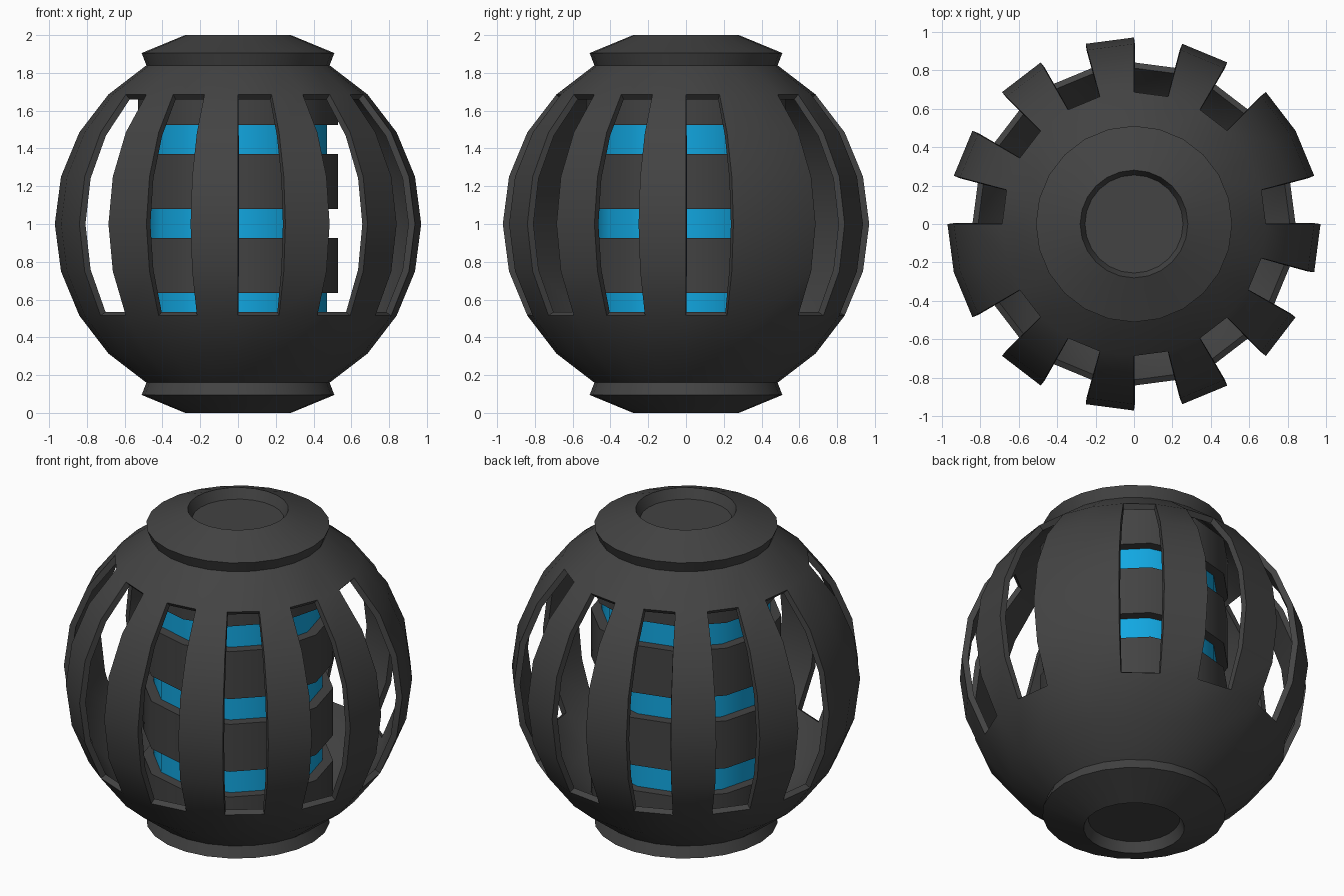
import bpy, bmesh
from math import radians, sin, cos

if "Cube" in bpy.data.objects:
    bpy.data.objects.remove(bpy.data.objects["Cube"])


def material(name, rgb):
    m = bpy.data.materials.new(name)
    m.use_nodes = True
    m.diffuse_color = (*rgb, 1)
    b = next(n for n in m.node_tree.nodes if n.type == 'BSDF_PRINCIPLED')
    b.inputs["Base Color"].default_value = (*rgb, 1)
    b.inputs["Roughness"].default_value = 0.7
    return m


dark = material("dark grey", (0.056, 0.056, 0.056))
blue = material("bright blue", (0.006, 0.39, 0.76))


def lathe(name, profile, sides, mats, keep=lambda seg, row: True, thickness=0):
    """Spin an (r, z) profile about z, keeping only the wanted faces."""
    bm = bmesh.new()
    step = radians(360 / sides)
    rings = [[bm.verts.new((r * cos(i * step), r * sin(i * step), z))
              for i in range(sides)] for r, z in profile]
    for row in range(len(rings) - 1):
        a, b = rings[row], rings[row + 1]
        for i in range(sides):
            if keep(i, row):
                j = (i + 1) % sides
                bm.faces.new((a[i], a[j], b[j], b[i]))
    bmesh.ops.remove_doubles(bm, verts=bm.verts, dist=0.0005)
    bm.normal_update()
    me = bpy.data.meshes.new(name)
    bm.to_mesh(me)
    bm.free()
    for m in mats:
        me.materials.append(m)
    ob = bpy.data.objects.new(name, me)
    bpy.context.collection.objects.link(ob)
    bpy.ops.object.select_all(action='DESELECT')
    ob.select_set(True)
    bpy.context.view_layer.objects.active = ob
    if thickness:
        mod = ob.modifiers.new("wall", 'SOLIDIFY')
        mod.thickness = thickness
        mod.offset = -1
        bpy.ops.object.modifier_apply(modifier=mod.name)
    bpy.ops.object.shade_smooth_by_angle(angle=radians(35))
    return ob


# Slotted spherical shell: 15 degree facets with tall slots cut out
RADIUS = 0.97
slots = {0, 3, 5, 7, 9, 11, 14, 16, 18, 20, 22}
lats = [radians(a) for a in range(-60, 61, 15)]
lathe("slotted_shell", [(RADIUS * cos(a), 1 + RADIUS * sin(a)) for a in lats],
      24, [dark], lambda seg, row: seg not in slots or not 2 <= row <= 6, 0.035)

# Collars with a shallow round recess, top and bottom
collar = [(0.46, 1.84), (0.485, 1.84), (0.51, 1.905), (0.28, 2.0),
          (0.255, 1.94), (0, 1.94)]
lathe("top_collar", collar, 24, [dark])
lathe("bottom_collar", [(r, 2 - z) for r, z in reversed(collar)], 24, [dark])

# Twelve-sided core with three recessed blue bands
OUTER, INNER = 0.53, 0.47
profile = [(0, 0.25), (OUTER, 0.25)]
for low in (0.48, 0.925, 1.37):
    high = low + 0.155
    profile += [(OUTER, low), (INNER, low), (INNER, high), (OUTER, high)]
profile += [(OUTER, 1.75), (0, 1.75)]
core = lathe("banded_core", profile, 12, [dark, blue])
for f in core.data.polygons:
    if abs(f.normal.z) < 0.1 and f.center.xy.length < INNER:
        f.material_index = 1
